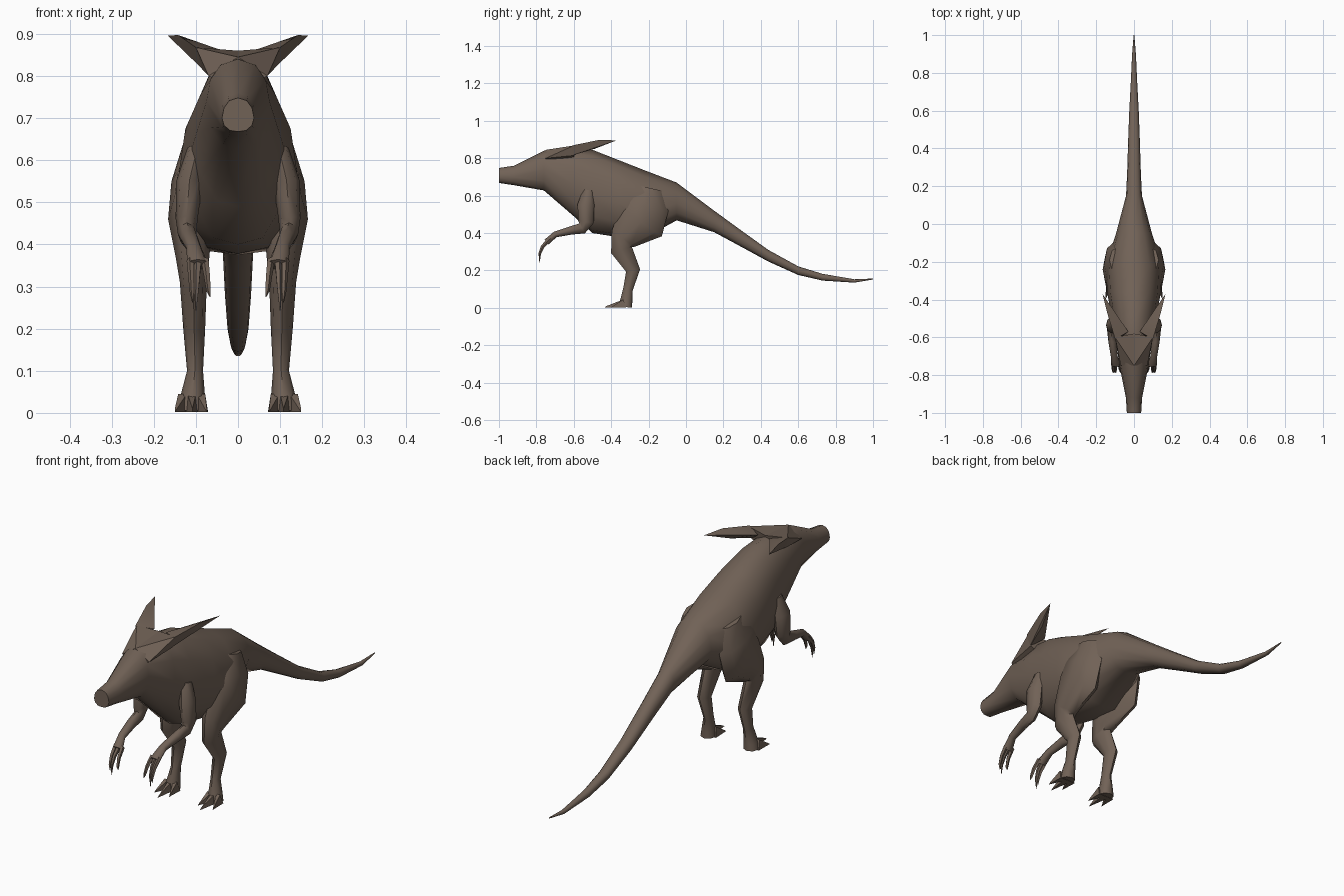
import bpy, bmesh, math
from mathutils import Vector

brown = bpy.data.materials.new("brown_hide")
brown.diffuse_color = (0.165, 0.122, 0.094, 1)


def finish(bm, name, angle=50):
    bmesh.ops.recalc_face_normals(bm, faces=bm.faces)
    me = bpy.data.meshes.new(name)
    bm.to_mesh(me)
    bm.free()
    me.materials.append(brown)
    ob = bpy.data.objects.new(name, me)
    bpy.context.collection.objects.link(ob)
    bpy.ops.object.select_all(action='DESELECT')
    ob.select_set(True)
    bpy.context.view_layer.objects.active = ob
    bpy.ops.object.shade_smooth_by_angle(angle=math.radians(angle))
    return ob


def loft(name, rings, angle=50):
    bm = bmesh.new()
    vs = [[bm.verts.new(p) for p in r] for r in rings]
    n = len(rings[0])
    for a, b in zip(vs, vs[1:]):
        for i in range(n):
            j = (i + 1) % n
            bm.faces.new((a[i], a[j], b[j], b[i]))
    bm.faces.new(vs[0])
    bm.faces.new(vs[-1])
    return finish(bm, name, angle)


def limb(name, path, side, n=8):
    """Tube along (x, y, z, half width, half depth); rings tilt with the path."""
    rings = []
    for k, (x, y, z, w, d) in enumerate(path):
        p, q = path[max(k - 1, 0)], path[min(k + 1, len(path) - 1)]
        t = Vector((0, q[1] - p[1], q[2] - p[2])).normalized()
        u = Vector((0, -t.z, t.y))
        rings.append([Vector((side * (x + w * math.cos(a)), y, z)) + u * d * math.sin(a)
                      for a in (2 * math.pi * i / n for i in range(n))])
    return loft(name, rings)


def hull(name, pts, side):
    bm = bmesh.new()
    for x, y, z in pts:
        bm.verts.new((side * x, y, z))
    bmesh.ops.convex_hull(bm, input=bm.verts)
    return finish(bm, name, 30)


# Body, from snout to tail tip: y, top, bottom, half width, height of widest point
spine = [(-1.0, .748, .668, .038, .70), (-.92, .76, .656, .043, .70),
         (-.76, .84, .628, .075, .74), (-.60, .855, .49, .10, .66),
         (-.50, .845, .40, .118, .60), (-.36, .79, .378, .142, .56),
         (-.22, .735, .375, .150, .50), (-.05, .67, .468, .095, .56),
         (.15, .52, .405, .042, .46), (.28, .425, .335, .036, .38),
         (.44, .31, .248, .031, .28), (.60, .222, .176, .025, .20),
         (.73, .182, .146, .018, .163), (.90, .153, .135, .010, .144),
         (1.0, .157, .152, .002, .154)]
section = [(0, 1), (.55, .86), (.88, .5), (1, 0), (.87, -.55), (.5, -.92)]
section += [(0, -1)] + [(-x, z) for x, z in section[:0:-1]]
loft("body_and_tail", [[(x * w, y, m + z * (t - m if z > 0 else m - b)) for x, z in section]
                       for y, t, b, w, m in spine])

for s, tag in ((1, "left"), (-1, "right")):
    # Swept-back head crest and horn
    hull("crest_" + tag, [(0, -.75, .845), (0, -.58, .86), (0, -.60, .78), (0, -.75, .76),
                          (.07, -.75, .80), (.10, -.60, .868), (.085, -.60, .815)], s)
    hull("horn_" + tag, [(.10, -.61, .868), (.03, -.57, .858), (.083, -.61, .815),
                         (.142, -.47, .897), (.115, -.49, .85), (.167, -.37, .896)], s)

    # Hind leg
    limb("leg_" + tag, [(.085, -.19, .64, .045, .07), (.105, -.21, .55, .053, .12),
                        (.113, -.24, .46, .053, .135), (.108, -.335, .37, .040, .075),
                        (.106, -.345, .31, .032, .058), (.104, -.283, .20, .026, .038),
                        (.102, -.31, .10, .019, .026), (.108, -.32, .035, .030, .033),
                        (.110, -.322, .004, .034, .034)], s)
    # Toes
    for i, (x0, x1, y1) in enumerate([(.088, .074, -.40), (.110, .108, -.435), (.132, .150, -.40)]):
        hull(f"toe_{tag}_{i}", [(x0 - .017, -.32, .002), (x0 + .017, -.32, .002),
                                (x0 - .010, -.335, .045), (x0 + .010, -.335, .045),
                                (x1, y1, .002), (x1, y1 + .01, .010)], s)

    # Arm
    limb("arm_" + tag, [(.095, -.52, .63, .025, .03), (.115, -.535, .55, .032, .045),
                        (.122, -.535, .46, .026, .042), (.121, -.555, .425, .022, .030),
                        (.115, -.62, .413, .021, .022), (.105, -.70, .392, .018, .016),
                        (.095, -.745, .352, .025, .017)], s)
    # Curved fingers
    for i, (x0, x1, z1) in enumerate([(.078, .066, .275), (.095, .100, .243), (.112, .108, .262)]):
        limb(f"finger_{tag}_{i}", [(x0, -.735, .362, .010, .012), (x0 * .6 + x1 * .4, -.768, .325, .008, .010),
                                   (x0 * .3 + x1 * .7, -.782, .29, .006, .007),
                                   (x1, -.783, z1, .001, .001)], s, 5)
